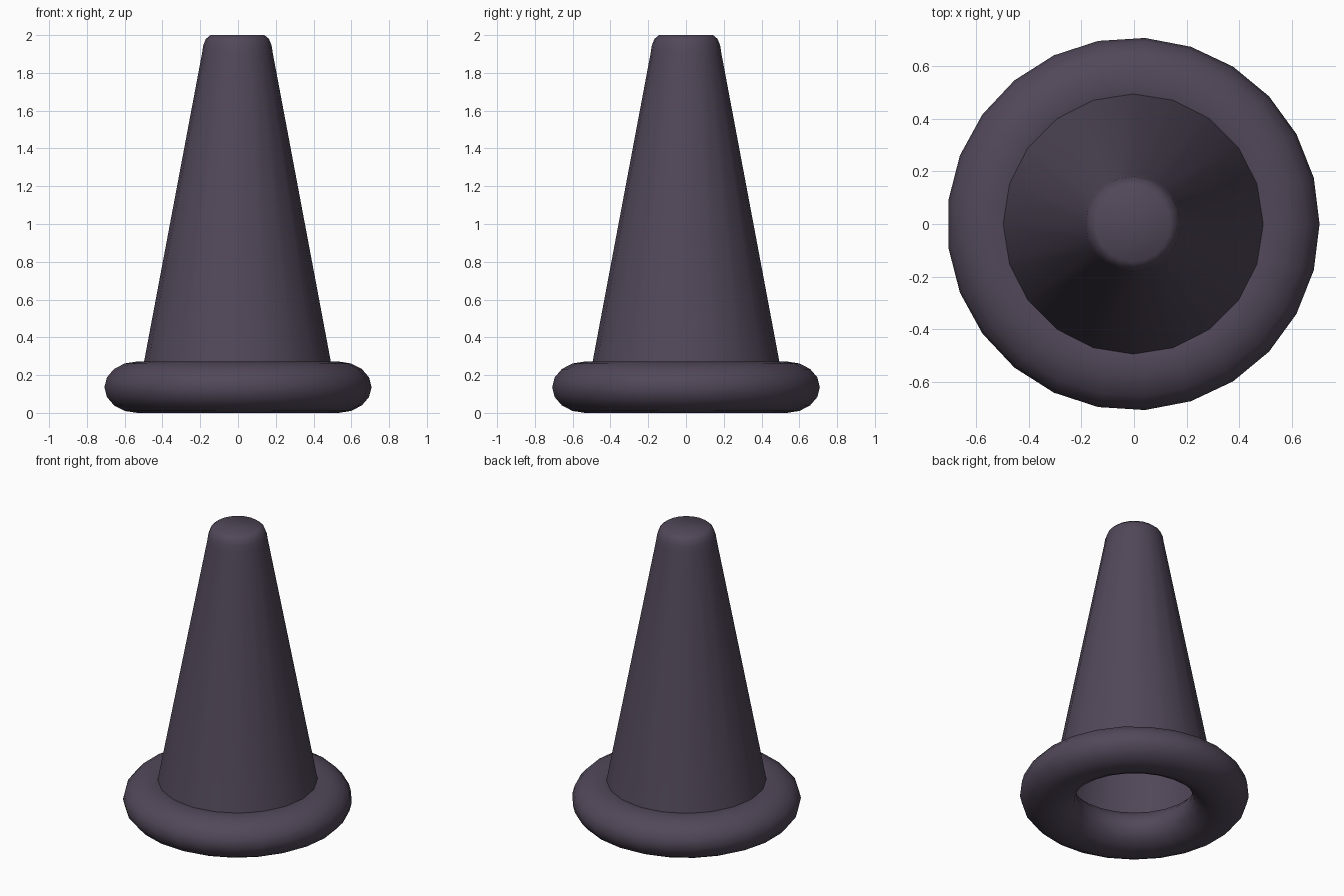
import bpy, bmesh, math

if "Cube" in bpy.data.objects:
    bpy.data.objects.remove(bpy.data.objects["Cube"])

mat = bpy.data.materials.new("dark plum grey")
mat.diffuse_color = (0.083, 0.064, 0.100, 1.0)
mat.use_nodes = True
mat.node_tree.nodes["Principled BSDF"].inputs["Base Color"].default_value = mat.diffuse_color
CX = -0.003  # keeps the odd-sided ring centred on x = 0


def lathe(name, profile, sides, closed=False, cap_top=False):
    """Revolve (radius, z) points around the z axis."""
    bm = bmesh.new()
    rings = []
    for r, z in profile:
        rings.append([bm.verts.new((CX + r * math.cos(2 * math.pi * i / sides),
                                    r * math.sin(2 * math.pi * i / sides), z))
                      for i in range(sides)])
    n = len(rings)
    for k in range(n if closed else n - 1):
        a, b = rings[k], rings[(k + 1) % n]
        for i in range(sides):
            j = (i + 1) % sides
            bm.faces.new((a[i], a[j], b[j], b[i]))
    if cap_top:
        bm.faces.new(rings[-1])
    for f in bm.faces:
        f.smooth = True
    me = bpy.data.meshes.new(name)
    bm.to_mesh(me)
    bm.free()
    me.materials.append(mat)
    ob = bpy.data.objects.new(name, me)
    bpy.context.collection.objects.link(ob)
    return ob


# Hollow cone, open underneath, with a rounded tip
lathe("cone_body",
      [(0.520, 0.135), (0.188, 1.90), (0.181, 1.945), (0.167, 1.98), (0.143, 2.0)],
      20, cap_top=True)

# Flattened ring around the foot
ring = [(0.535 + 0.175 * math.cos(2 * math.pi * k / 16),
         0.136 + 0.136 * math.sin(2 * math.pi * k / 16)) for k in range(16)]
lathe("base_ring", ring, 25, closed=True)
